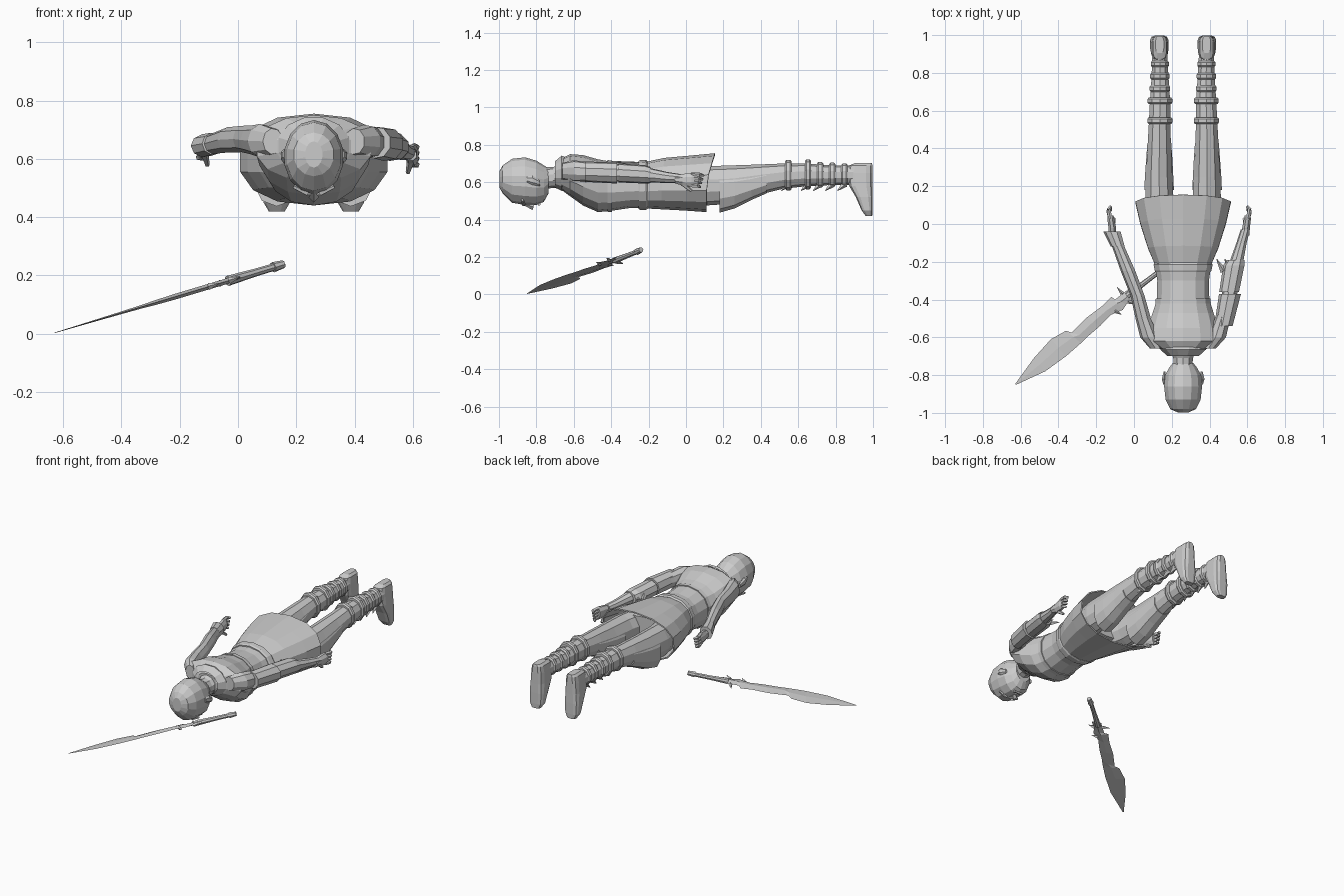
import bpy, bmesh, math
from mathutils import Vector, Matrix

CX = 0.26  # centre line of the prone figure


def finish(name, bm):
    bmesh.ops.recalc_face_normals(bm, faces=bm.faces)
    me = bpy.data.meshes.new(name)
    bm.to_mesh(me)
    bm.free()
    ob = bpy.data.objects.new(name, me)
    bpy.context.collection.objects.link(ob)
    return ob


def loft(name, secs, n=12, axis='Y', p=2.0, caps=True, shear=0.0):
    """Skin rings (t, centre a, centre b, radius a, radius b) along y or z."""
    bm = bmesh.new()
    rings = []
    for k, (t, a, b, ra, rb) in enumerate(secs):
        ring = []
        for i in range(n):
            u = 2 * math.pi * (i + 0.5) / n
            c, s = math.cos(u), math.sin(u)
            x = a + ra * math.copysign(abs(c) ** (2 / p), c)
            w = b + rb * math.copysign(abs(s) ** (2 / p), s)
            tt = t + shear * max(s, 0) * k / (len(secs) - 1)
            ring.append(bm.verts.new((x, tt, w) if axis == 'Y' else (x, w, tt)))
        rings.append(ring)
    for r0, r1 in zip(rings, rings[1:]):
        for i in range(n):
            bm.faces.new((r0[i], r0[(i + 1) % n], r1[(i + 1) % n], r1[i]))
    if caps:
        bm.faces.new(rings[0])
        bm.faces.new(rings[-1])
    return finish(name, bm)


def span(t, rx, top, bot, cx=CX):
    return (t, cx, (top + bot) / 2, rx, (top - bot) / 2)


def rod(name, a, b, r0, r1, n=6):
    a, b = Vector(a), Vector(b)
    d = b - a
    bm = bmesh.new()
    m = Matrix.Translation((a + b) / 2) @ d.to_track_quat('Z', 'Y').to_matrix().to_4x4()
    bmesh.ops.create_cone(bm, cap_ends=True, segments=n, radius1=r0, radius2=r1,
                          depth=d.length, matrix=m)
    return finish(name, bm)


# Head, face pointing down
loft("head", [span(-0.997, .03, .66, .57), span(-.98, .07, .69, .54),
              span(-.93, .095, .725, .49), span(-.86, .103, .733, .478),
              span(-.80, .098, .715, .478), span(-.76, .075, .69, .495),
              span(-.735, .055, .675, .54)], 14)
rod("nose", (CX, -.87, .485), (CX, -.815, .468), .006, .018, 4)
rod("mouth", (CX - .03, -.785, .482), (CX + .03, -.785, .482), .008, .008, 5)
for s in (-1, 1):
    loft("ear", [span(-.85, .006, .63, .60, CX + s * .1), span(-.82, .013, .635, .585, CX + s * .102),
                 span(-.78, .006, .61, .58, CX + s * .098)], 6)
    rod("brow", (CX + s * .02, -.868, .482), (CX + s * .07, -.875, .505), .011, .007, 5)
loft("neck", [span(-.77, .05, .68, .56), span(-.71, .055, .68, .57), span(-.65, .075, .71, .56)], 10)

# Torso, collar and belt
loft("torso", [span(-.69, .07, .70, .58), span(-.66, .13, .73, .555), span(-.62, .20, .75, .525),
               span(-.55, .19, .745, .475), span(-.47, .165, .722, .44), span(-.40, .142, .71, .447),
               span(-.30, .14, .70, .462), span(-.20, .155, .71, .462),
               span(-.05, .18, .70, .48), span(.05, .17, .68, .51)], 14, p=2.2)
loft("collar", [span(-.70, .085, .715, .57), span(-.665, .125, .745, .55), span(-.65, .12, .74, .55)],
     12, caps=False)
loft("belt", [span(-.255, .148, .712, .457), span(-.245, .154, .718, .452),
              span(-.215, .16, .72, .452), span(-.205, .155, .712, .457)], 14, p=2.2)
loft("chest_band", [span(-.42, .15, .718, .441), span(-.395, .148, .716, .442)], 14, p=2.2)

# Flared skirt, longer at the back
skirt = loft("skirt", [span(-.22, .15, .708, .46), span(-.13, .19, .73, .455),
                       span(0, .232, .743, .448), span(.11, .258, .755, .44)],
             14, p=2.3, caps=False, shear=.045)
mod = skirt.modifiers.new("thickness", 'SOLIDIFY')
mod.thickness = .008

# Legs, thigh guards, boots
for s, side in ((-1, "left"), (1, "right")):
    def lx(o):
        return CX + s * o
    loft(side + "_leg", [span(-.05, .085, .68, .48, lx(.10)), span(.10, .08, .685, .475, lx(.125)),
                         span(.25, .073, .69, .485, lx(.127)), span(.40, .066, .695, .535, lx(.126)),
                         span(.52, .06, .70, .565, lx(.125)), span(.64, .057, .70, .578, lx(.122)),
                         span(.78, .047, .69, .585, lx(.122)), span(.90, .042, .69, .585, lx(.124))], 10)
    loft(side + "_thigh_guard", [span(.18, .082, .67, .437, lx(.127)), span(.26, .078, .67, .46, lx(.127)),
                                 span(.35, .072, .67, .505, lx(.126)), span(.43, .066, .68, .54, lx(.126))],
         10, p=2.3)
    # wrapped boot straps
    for y, r, top, bot in ((.53, .07, .72, .555), (.635, .069, .722, .562), (.70, .057, .708, .572),
                           (.765, .054, .704, .576), (.83, .05, .70, .58)):
        loft(side + "_boot_strap", [span(y, r - .006, top - .008, bot + .008, lx(.123)),
                                    span(y + .008, r, top, bot, lx(.123)),
                                    span(y + .026, r, top, bot, lx(.123)),
                                    span(y + .034, r - .006, top - .008, bot + .008, lx(.123))], 10)
        rod(side + "_shin_spike", (lx(.13), y + .02, .59), (lx(.14), y - .02, .555), .018, .002, 4)
    loft(side + "_foot", [(.42, lx(.127), .978, .028, .018), (.45, lx(.127), .968, .046, .03),
                          (.52, lx(.126), .953, .05, .046), (.58, lx(.125), .935, .046, .064),
                          (.65, lx(.124), .93, .042, .069), (.69, lx(.124), .935, .036, .063),
                          (.703, lx(.124), .95, .022, .045)], 12, 'Z', p=3.5)

# Arms: y, x, z, half width, half height
loft("left_arm", [(-.66, .12, .66, .035, .045), (-.60, .083, .662, .05, .058),
                  (-.50, .05, .665, .042, .05), (-.38, .02, .668, .038, .046),
                  (-.25, -.03, .665, .04, .044), (-.10, -.09, .65, .033, .035),
                  (-.05, -.11, .645, .036, .032)], 9)
loft("left_cuff", [(-.12, -.085, .652, .038, .038), (-.04, -.115, .645, .047, .04)], 9)
loft("right_arm", [(-.66, .40, .66, .035, .045), (-.60, .44, .66, .05, .058),
                   (-.50, .47, .655, .042, .05), (-.38, .505, .65, .042, .048),
                   (-.25, .53, .645, .042, .044), (-.10, .57, .625, .028, .03),
                   (-.03, .59, .62, .025, .024)], 9)
loft("right_upper_guard", [(-.54, .475, .656, .05, .055), (-.37, .51, .65, .06, .058)], 9)
loft("right_bracer", [(-.36, .505, .65, .054, .052), (-.22, .53, .642, .058, .05),
                      (-.19, .54, .638, .048, .044)], 9)
for i in range(3):
    rod("bracer_spike", (.475 + .025 * i, -.25, .65), (.437 + .045 * i, -.185, .645), .018, .002, 4)

# Hands with half-curled fingers
for side, s, x0, z0 in (("left", -1, -.115, .638), ("right", 1, .593, .613)):
    loft(side + "_palm", [(-.06, x0, z0, .02, .02), (-.02, x0, z0, .022, .033),
                          (.03, x0 + s * .008, z0, .02, .04), (.045, x0 + s * .008, z0, .016, .036)], 8)
    for i in range(4):
        z = z0 + .03 - .02 * i
        mid = (x0 + s * .02, .075 - .004 * i, z - .003)
        rod(side + "_finger", (x0 + s * .01, .03, z), mid, .012, .011, 5)
        rod(side + "_fingertip", mid, (x0 + s * .006, .095 - .006 * i, z - .008), .011, .007, 5)
    rod(side + "_thumb", (x0, -.02, z0 - .02), (x0 - s * .01, .03, z0 - .06), .014, .008, 5)

# Curved sword lying on a tilted plane: matching points along both edges (top view)


def tilt(x):
    return .003 + .300 * (x + .63)


edge_a = [(-.63, -.848), (-.53, -.71), (-.44, -.61), (-.36, -.565), (-.33, -.575),
          (-.25, -.495), (-.17, -.435), (-.12, -.385), (-.10, -.40), (-.03, -.345)]
edge_b = [(-.622, -.85), (-.47, -.78), (-.36, -.70), (-.28, -.63), (-.25, -.60),
          (-.18, -.54), (-.12, -.48), (-.06, -.455), (-.04, -.425), (.01, -.385)]
bm = bmesh.new()
rows = []
for i, (a, b) in enumerate(zip(edge_a, edge_b)):
    mx, my = (a[0] + b[0]) / 2, (a[1] + b[1]) / 2
    h = .001 + .009 * min(1, i / 5)
    rows.append([bm.verts.new(v) for v in ((*a, tilt(a[0])), (mx, my, tilt(mx) + h),
                                           (*b, tilt(b[0])), (mx, my, tilt(mx) - h))])
for r0, r1 in zip(rows, rows[1:]):
    for i in range(4):
        bm.faces.new((r0[i], r0[(i + 1) % 4], r1[(i + 1) % 4], r1[i]))
bm.faces.new(rows[0])
bm.faces.new(rows[-1])
finish("sword_blade", bm)
pts = [(x, y, tilt(x)) for x, y in ((-.035, -.38), (.05, -.315), (.12, -.262), (.155, -.24))]
rod("sword_grip_lower", pts[0], pts[1], .018, .014, 8)
rod("sword_grip_upper", pts[1], pts[2], .014, .013, 8)
rod("sword_pommel", pts[2], pts[3], .018, .014, 8)
for x, y, dx, dy in ((-.03, -.41, .035, -.015), (-.10, -.46, .035, -.02), (-.06, -.37, -.03, .035)):
    rod("sword_barb", (x, y, tilt(x)), (x + dx, y + dy, tilt(x + dx)), .012, .001, 4)
